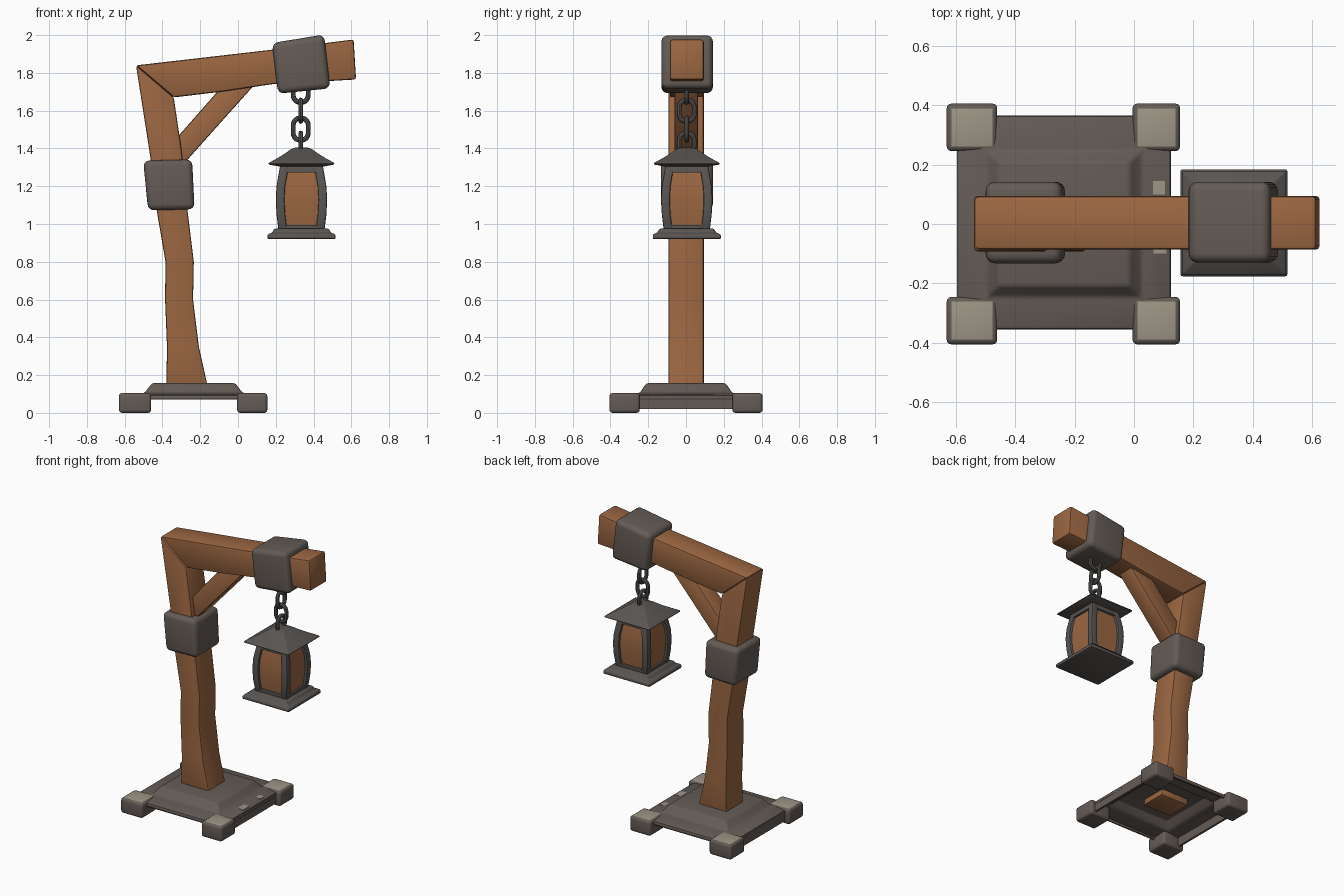
import bpy, bmesh, math
from mathutils import Vector

if "Cube" in bpy.data.objects:
    bpy.data.objects.remove(bpy.data.objects["Cube"])


def material(name, rgb):
    m = bpy.data.materials.new(name)
    m.diffuse_color = (*rgb, 1)
    m.use_nodes = True
    m.node_tree.nodes["Principled BSDF"].inputs["Base Color"].default_value = m.diffuse_color
    return m


WOOD = material("warm wood", (0.33, 0.135, 0.054))
STONE = material("brown grey stone", (0.127, 0.105, 0.092))
IRON = material("dark iron", (0.098, 0.090, 0.084))
PALE = material("pale stone", (0.34, 0.305, 0.24))


def finish(name, bm, mats, bevel=0.0, segs=3, rule=None):
    """Bevel the hard edges, colour, smooth and link a mesh."""
    bmesh.ops.recalc_face_normals(bm, faces=bm.faces)
    if rule:
        for f in bm.faces:
            f.material_index = rule(f)
    if bevel:
        edges = [e for e in bm.edges if len(e.link_faces) == 2
                 and e.calc_face_angle(0) > math.radians(25)]
        bmesh.ops.bevel(bm, geom=edges, offset=bevel, segments=segs,
                        profile=0.5, affect='EDGES', clamp_overlap=True)
    me = bpy.data.meshes.new(name)
    bm.to_mesh(me)
    bm.free()
    for m in mats:
        me.materials.append(m)
    ob = bpy.data.objects.new(name, me)
    bpy.context.collection.objects.link(ob)
    bpy.ops.object.select_all(action='DESELECT')
    ob.select_set(True)
    bpy.context.view_layer.objects.active = ob
    bpy.ops.object.shade_smooth_by_angle(angle=math.radians(35))
    return ob


def prism(name, pts, y0, y1, mat, bevel=0.01, segs=2):
    """Front outline (x, z) extruded from y0 to y1."""
    bm = bmesh.new()
    face = bm.faces.new([bm.verts.new((x, y0, z)) for x, z in pts])
    ext = bmesh.ops.extrude_face_region(bm, geom=[face])
    verts = [g for g in ext["geom"] if isinstance(g, bmesh.types.BMVert)]
    bmesh.ops.translate(bm, verts=verts, vec=(0, y1 - y0, 0))
    return finish(name, bm, [mat], bevel, segs)


def box(name, x0, x1, y0, y1, z0, z1, mats, bevel=0.01, segs=2, rule=None):
    bm = bmesh.new()
    bmesh.ops.create_cube(bm, size=1)
    for v in bm.verts:
        v.co = Vector(((x0 + x1) / 2 + v.co.x * (x1 - x0),
                       (y0 + y1) / 2 + v.co.y * (y1 - y0),
                       (z0 + z1) / 2 + v.co.z * (z1 - z0)))
    return finish(name, bm, mats, bevel, segs, rule)


def loft(name, rings, mat, bottom=True, bevel=0.0, segs=2):
    """Rectangular rings (cx, cy, half x, half y, z) stacked upward."""
    bm = bmesh.new()
    loops = [[bm.verts.new((cx + sx * hx, cy + sy * hy, z))
              for sx, sy in ((-1, -1), (1, -1), (1, 1), (-1, 1))]
             for cx, cy, hx, hy, z in rings]
    for a, b in zip(loops, loops[1:]):
        for i in range(4):
            j = (i + 1) % 4
            bm.faces.new((a[i], a[j], b[j], b[i]))
    bm.faces.new(loops[-1])
    if bottom:
        bm.faces.new(loops[0][::-1])
    return finish(name, bm, [mat], bevel, segs)


# ---- Stone base: hollow stepped plate on four feet
base = loft("base_plate", [
    (-0.235, 0.005, 0.36, 0.36, 0.07), (-0.235, 0.005, 0.36, 0.36, 0.095),
    (-0.235, 0.0, 0.26, 0.245, 0.105), (-0.235, 0.0, 0.22, 0.21, 0.158)],
    STONE, bottom=False, bevel=0.012)
shell = base.modifiers.new("shell", 'SOLIDIFY')
shell.thickness = 0.015
shell.offset = -1
for name, x in (("left", -0.595), ("right", 0.11)):
    box(f"base_wall_{name}", x, x + 0.015, -0.28, 0.28, 0.02, 0.09, [STONE], 0)
for ix, (x0, x1) in enumerate(((-0.63, -0.46), (-0.005, 0.155))):
    for iy, (y0, y1) in enumerate(((-0.405, -0.245), (0.245, 0.405))):
        box(f"base_foot_{ix}{iy}", x0, x1, y0, y1, 0, 0.105, [STONE, PALE], 0.016, 3,
            rule=lambda f: int(f.normal.z > 0.5))
# Worn pale patches on the plate
for i, (x0, x1, y0, y1) in enumerate(((0.05, 0.105, 0.1, 0.145), (0.065, 0.11, -0.1, -0.03))):
    box(f"worn_patch_{i}", x0, x1, y0, y1, 0.094, 0.101, [PALE], 0)

# ---- Crooked post, beam and brace
prism("post", [(-0.38, 0.10), (-0.155, 0.10), (-0.165, 0.16), (-0.207, 0.35),
               (-0.238, 0.60), (-0.234, 0.80), (-0.267, 1.07), (-0.30, 1.40),
               (-0.34, 1.67), (-0.54, 1.84), (-0.465, 1.36), (-0.43, 1.07),
               (-0.384, 0.80), (-0.386, 0.60), (-0.376, 0.35)],
      -0.092, 0.094, WOOD, 0.01)
prism("beam", [(-0.54, 1.84), (-0.34, 1.67), (-0.09, 1.70), (0.18, 1.74),
               (0.625, 1.765), (0.612, 1.977), (0.2, 1.925)],
      -0.086, 0.094, WOOD, 0.012)
prism("brace", [(-0.33, 1.45), (-0.29, 1.315), (0.09, 1.74), (-0.07, 1.745)],
      -0.06, 0.064, WOOD, 0.01)

# ---- Rounded collars
prism("post_collar", [(-0.502, 1.335), (-0.476, 1.072), (-0.23, 1.078), (-0.243, 1.342)],
      -0.132, 0.142, STONE, 0.032, 4)
prism("beam_collar", [(0.18, 1.958), (0.212, 1.69), (0.488, 1.718), (0.456, 2.003)],
      -0.13, 0.142, STONE, 0.032, 4)

# ---- Chain: oval links, alternately turned
LX, LY = 0.332, 0.004


def link(name, z0, z1, turned, w=0.04, r=0.013, n=24, m=8):
    bm = bmesh.new()
    h = (z1 - z0) / 2 - r - w          # half length of the straight sides
    rings = []
    for i in range(n):
        a = 2 * math.pi * (i + 0.5) / n
        out = Vector((math.cos(a), 0, math.sin(a)))
        mid = out * w + Vector((0, 0, math.copysign(max(h, 0), out.z)))
        ring = []
        for k in range(m):
            b = 2 * math.pi * k / m
            p = mid + out * r * math.cos(b) + Vector((0, r * math.sin(b), 0))
            if turned:
                p.x, p.y = p.y, p.x
            ring.append(bm.verts.new(p + Vector((LX, LY, (z0 + z1) / 2))))
        rings.append(ring)
    for i in range(n):
        a, b = rings[i], rings[(i + 1) % n]
        for k in range(m):
            j = (k + 1) % m
            bm.faces.new((a[k], a[j], b[j], b[k]))
    finish(name, bm, [IRON])


for i, (z0, z1) in enumerate(((1.63, 1.76), (1.53, 1.67), (1.43, 1.575), (1.365, 1.495))):
    link(f"chain_link_{i}", z0, z1, i % 2 == 1)

# ---- Lantern
LX = 0.336


def square(*pairs):
    return [(LX, LY, h, h, z) for h, z in pairs]


loft("lantern_base", square((0.18, 0.92), (0.18, 0.945), (0.155, 0.955), (0.145, 0.975)),
     IRON, bevel=0.007)
loft("lantern_roof", square((0.12, 1.305), (0.174, 1.315), (0.174, 1.323), (0.125, 1.35),
                            (0.085, 1.375), (0.055, 1.397), (0.03, 1.405)), IRON, bevel=0.004)
# Barrel curve shared by the glass and the corner bars
BULGE = ((0.116, 0.96), (0.127, 1.05), (0.131, 1.13), (0.127, 1.20), (0.115, 1.27), (0.107, 1.315))
loft("lantern_glass", square(*[(h - 0.012, z) for h, z in BULGE]), WOOD)
for sx in (-1, 1):
    for sy in (-1, 1):
        loft(f"lantern_bar_{sx}_{sy}",
             [(LX + sx * (h - 0.018), LY + sy * (h - 0.018), 0.023, 0.023, z)
              for h, z in BULGE], IRON, bevel=0.007)
loft("lantern_top_rail", square((0.118, 1.272), (0.11, 1.315)), IRON, bevel=0.004)
loft("lantern_bottom_rail", square((0.12, 0.965), (0.122, 0.995)), IRON, bevel=0.004)
